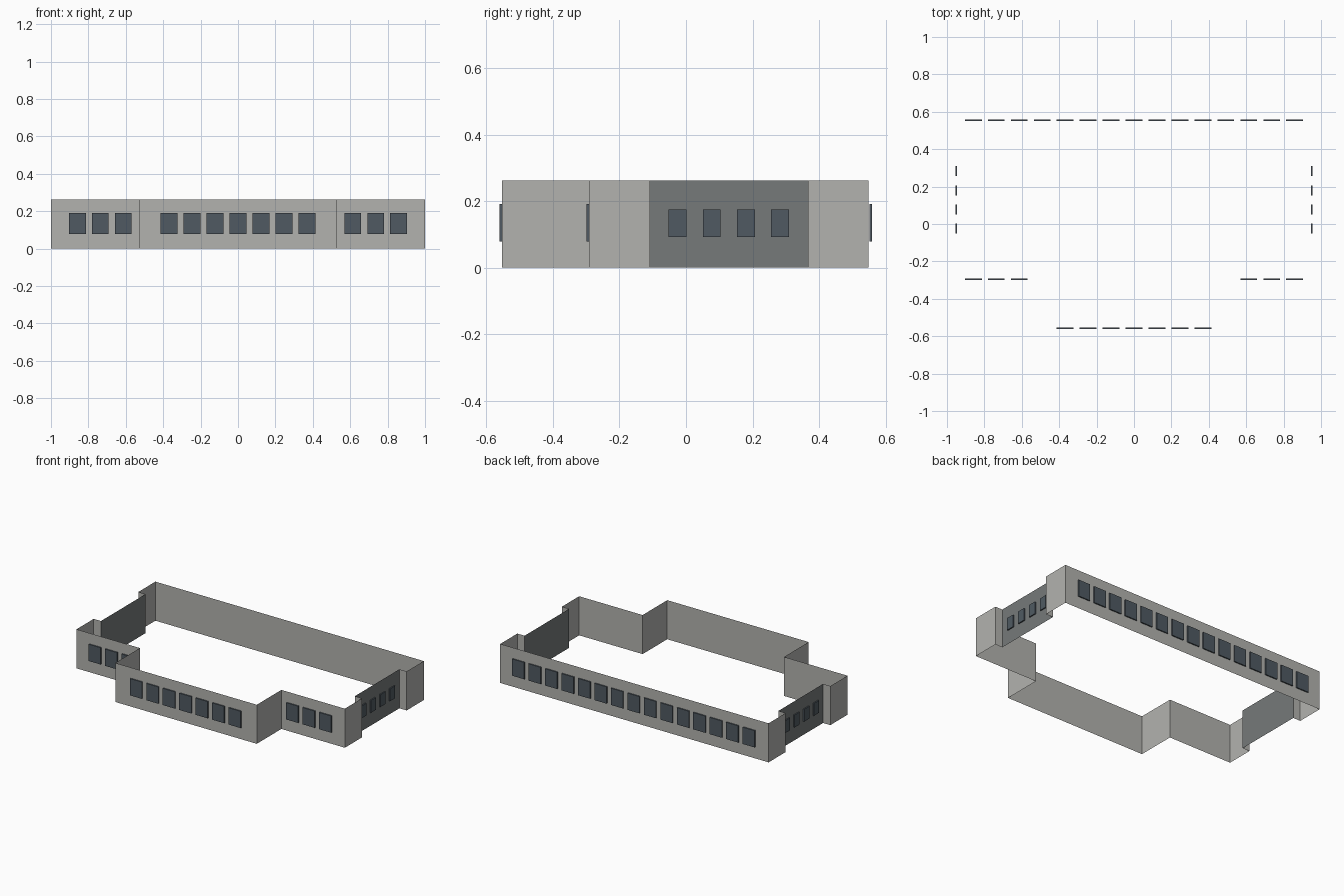
import bpy, bmesh

if "Cube" in bpy.data.objects:
    bpy.data.objects.remove(bpy.data.objects["Cube"])

def material(name, rgb):
    m = bpy.data.materials.new(name)
    m.diffuse_color = (*rgb, 1)
    m.use_nodes = True
    m.node_tree.nodes["Principled BSDF"].inputs["Base Color"].default_value = m.diffuse_color
    return m

WALL = material("light grey wall", (0.45, 0.45, 0.43))
PANEL = material("dark grey panel", (0.18, 0.195, 0.195))
GLASS = material("blue grey glass", (0.08, 0.102, 0.122))

H = 0.263                       # storey height
FRONT, WING, BACK = -0.553, -0.291, 0.549
BAY, SIDE, RECESS = 0.527, 1.0, 0.946
T = 0.008                       # window plate thickness
GAP = 0.0006                    # keeps plates just off the wall

def add_object(name, bm, *mats):
    me = bpy.data.meshes.new(name)
    bm.to_mesh(me)
    bm.free()
    for m in mats:
        me.materials.append(m)
    ob = bpy.data.objects.new(name, me)
    bpy.context.collection.objects.link(ob)
    return ob

# Wall band: half outline mirrored in x, extruded up as single-sheet walls
half = [(BAY, FRONT), (BAY, WING), (SIDE, WING), (SIDE, -0.108),
        (RECESS, -0.108), (RECESS, 0.367), (SIDE, 0.367), (SIDE, BACK)]
outline = half + [(-x, y) for x, y in reversed(half)]
bm = bmesh.new()
low = [bm.verts.new((x, y, 0)) for x, y in outline]
top = [bm.verts.new((x, y, H)) for x, y in outline]
n = len(outline)
for i in range(n):
    j = (i + 1) % n
    f = bm.faces.new((low[i], low[j], top[j], top[i]))
    # recessed side walls are dark panels
    if abs(outline[i][0]) == RECESS and outline[i][0] == outline[j][0]:
        f.material_index = 1
add_object("outer_walls", bm, WALL, PANEL)

def window_row(name, boxes):
    """One object holding thin plates given as (centre, size)."""
    bm = bmesh.new()
    for c, s in boxes:
        for v in bmesh.ops.create_cube(bm, size=1)["verts"]:
            v.co = [c[k] + v.co[k] * s[k] for k in range(3)]
    add_object(name, bm, GLASS)

# Front, wing and back windows share one pitch
PITCH, Z = 0.1227, 0.135
def row(indices, y):
    return [((i * PITCH, y, Z), (0.09, T, 0.113)) for i in indices]

off = T / 2 + GAP
window_row("front_bay_windows", row(range(-3, 4), FRONT - off))
window_row("back_windows", row(range(-7, 8), BACK + off + 0.002))
for sgn, side in ((-1, "left"), (1, "right")):
    window_row(side + "_wing_windows", row([sgn * k for k in (5, 6, 7)], WING - off))
    # Small windows in the recessed side panel
    window_row(side + "_recess_windows",
               [((sgn * (RECESS + off), -0.025 + k * 0.1025, 0.134), (T, 0.054, 0.083))
                for k in range(4)])
